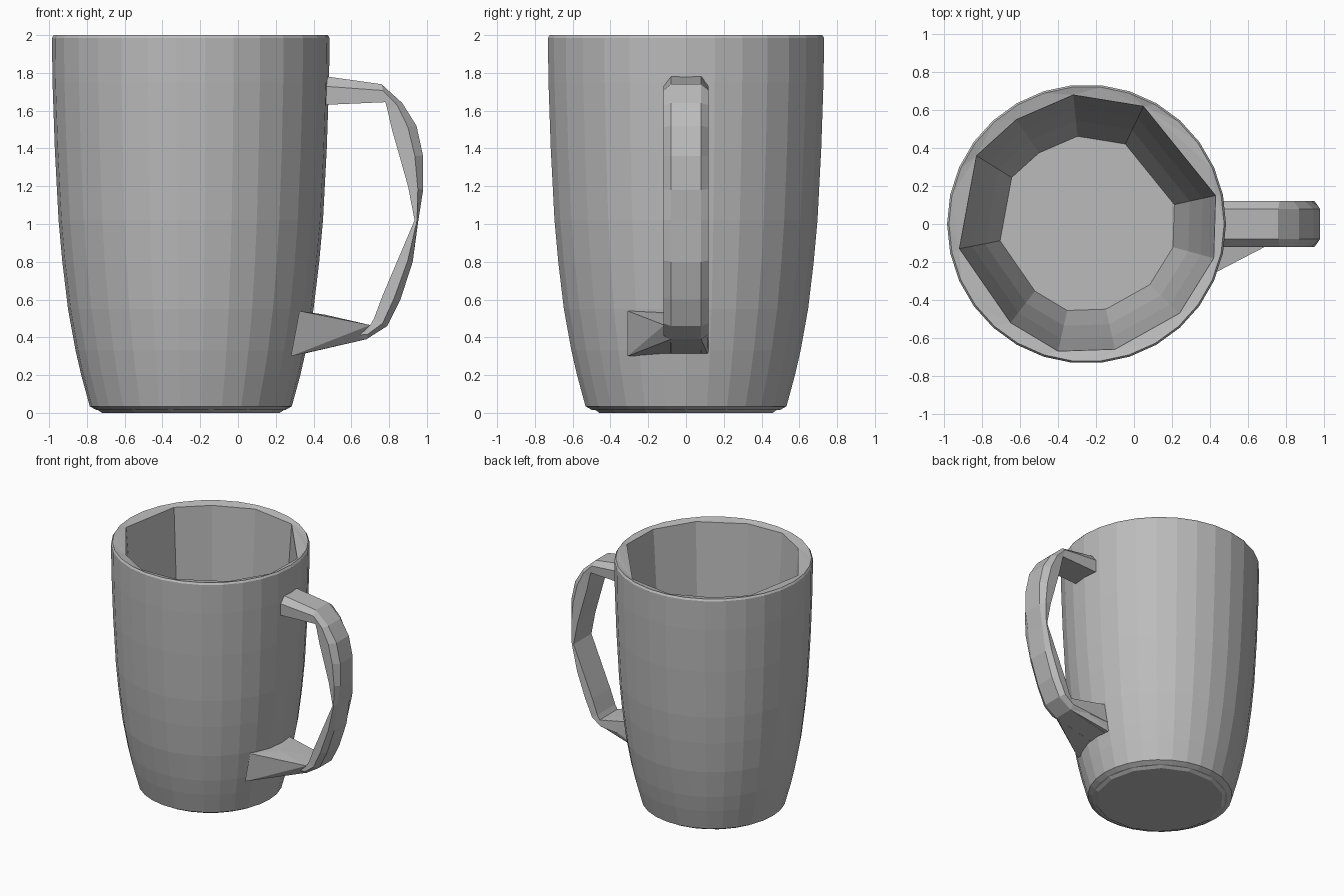
import bpy, bmesh, math

old = bpy.data.objects.get("Cube")
if old:
    bpy.data.objects.remove(old, do_unlink=True)

grey = bpy.data.materials.new("stone grey")
grey.use_nodes = True
colour = (0.5, 0.5, 0.5, 1)
grey.diffuse_color = colour
grey.node_tree.nodes["Principled BSDF"].inputs["Base Color"].default_value = colour

CX = -0.25  # axis of the cup


def finish(bm, name):
    bmesh.ops.recalc_face_normals(bm, faces=bm.faces[:])
    mesh = bpy.data.meshes.new(name)
    bm.to_mesh(mesh)
    bm.free()
    mesh.materials.append(grey)
    obj = bpy.data.objects.new(name, mesh)
    bpy.context.collection.objects.link(obj)
    return obj


def loft(bm, loops):
    """Skin closed loops of points with quads and return the vertex rings."""
    rings = [[bm.verts.new(p) for p in loop] for loop in loops]
    for a, b in zip(rings, rings[1:]):
        n = len(a)
        for i in range(n):
            bm.faces.new((a[i], a[(i + 1) % n], b[(i + 1) % n], b[i]))
    return rings


def ring_edges(bm, ring):
    return [bm.edges.get((ring[i - 1], ring[i])) for i in range(len(ring))]


# Cup: faceted round outside, irregular coarse inside
SIDES = 30
outer_profile = [(0.50, 0.015), (0.535, 0.035), (0.58, 0.2), (0.61, 0.33),
                 (0.65, 0.55), (0.68, 0.8), (0.70, 1.02), (0.72, 1.4),
                 (0.732, 1.75), (0.735, 1.985), (0.725, 2.0)]
mouth = [(0.43, 0.15), (0.05, 0.62), (-0.32, 0.68), (-0.62, 0.55),
         (-0.83, 0.36), (-0.92, -0.13), (-0.65, -0.52), (-0.40, -0.67),
         (-0.10, -0.66), (0.24, -0.47), (0.42, -0.18)]
inner_levels = [(1.0, 1.985), (0.90, 1.02), (0.80, 0.5), (0.68, 0.18)]

bm = bmesh.new()
outside = loft(bm, [[(CX + r * math.cos(i * math.tau / SIDES),
                      r * math.sin(i * math.tau / SIDES), z)
                     for i in range(SIDES)] for r, z in outer_profile])
inside = loft(bm, [[(CX + (x - CX) * s, y * s, z) for x, y in mouth]
                   for s, z in inner_levels])
bm.faces.new(outside[0])
bm.faces.new(inside[-1])
bmesh.ops.bridge_loops(bm, edges=ring_edges(bm, outside[-1]) + ring_edges(bm, inside[0]))
finish(bm, "cup")

# Base plate
bm = bmesh.new()
plate = loft(bm, [[(CX + r * math.cos(i * math.tau / 14),
                    r * math.sin(i * math.tau / 14), z)
                   for i in range(14)] for r, z in [(0.47, 0.0), (0.5, 0.02)]])
for ring in plate:
    bm.faces.new(ring)
finish(bm, "base")

# Handle: pairs of outer and inner points, pinched at the middle
stations = [((0.44, 1.785), (0.44, 1.63)), ((0.76, 1.74), (0.78, 1.645)),
            ((0.87, 1.64), (0.79, 1.61)), ((0.945, 1.52), (0.815, 1.5)),
            ((0.98, 1.36), (0.855, 1.36)), ((0.98, 1.18), (0.90, 1.2)),
            ((0.955, 1.02), (0.935, 1.02)), ((0.925, 0.8), (0.85, 0.82)),
            ((0.86, 0.6), (0.765, 0.62)), ((0.79, 0.46), (0.72, 0.50)),
            ((0.68, 0.39), (0.70, 0.465)), ((0.29, 0.30), (0.33, 0.535))]
section = [(0, -0.08), (0, 0.08), (0.35, 0.12), (1, 0.115), (1, -0.115), (0.35, -0.12)]
bm = bmesh.new()
rings = loft(bm, [[(ox + (ix - ox) * t, y, oz + (iz - oz) * t) for t, y in section]
                  for (ox, oz), (ix, iz) in stations])
bm.faces.new(rings[0])
bm.faces.new(rings[-1])
finish(bm, "handle")

# Flared root that spreads the lower end of the handle onto the cup
bm = bmesh.new()
for p in [(0.325, -0.31, 0.54), (0.28, -0.31, 0.30), (0.28, 0.12, 0.30),
          (0.33, 0.12, 0.54), (0.46, -0.11, 0.52), (0.70, -0.115, 0.465),
          (0.70, 0.11, 0.465), (0.68, -0.08, 0.39), (0.68, 0.08, 0.39)]:
    bm.verts.new(p)
bmesh.ops.convex_hull(bm, input=bm.verts[:])
finish(bm, "handle_root")
